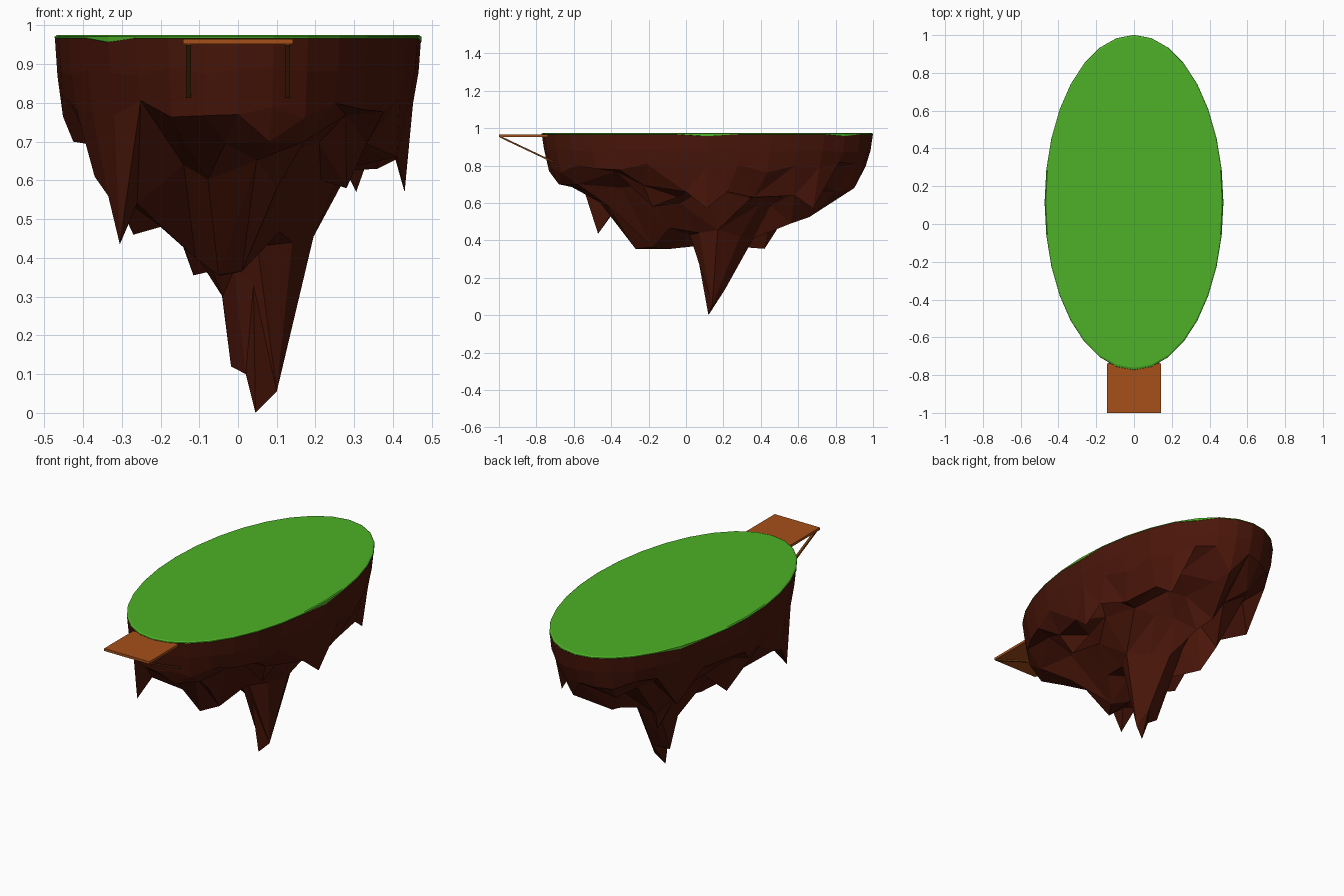
import bpy, bmesh, math, random
from mathutils import Vector, Matrix
from mathutils.geometry import delaunay_2d_cdt

if "Cube" in bpy.data.objects:
    bpy.data.objects.remove(bpy.data.objects["Cube"])

random.seed(7)
RX, RY, CY, TOP = 0.473, 0.886, 0.114, 0.975
SEG = 32


def material(name, rgb):
    m = bpy.data.materials.new(name)
    m.diffuse_color = (*rgb, 1)
    m.use_nodes = True
    m.node_tree.nodes["Principled BSDF"].inputs["Base Color"].default_value = m.diffuse_color
    return m


def finish(name, bm, mat):
    me = bpy.data.meshes.new(name)
    bm.to_mesh(me)
    bm.free()
    me.materials.append(mat)
    ob = bpy.data.objects.new(name, me)
    bpy.context.collection.objects.link(ob)
    return ob


def ellipse(r, n, shift=0.0):
    return [(r * math.sin(2 * math.pi * (i + shift) / n),
             r * math.cos(2 * math.pi * (i + shift) / n)) for i in range(n)]


def place(u, v, z):
    return (u * RX, v * RY + CY, z)


def bridge(bm, rings):
    # Quad strips between successive rings, each lower than the last
    for a, b in zip(rings, rings[1:]):
        for i in range(len(a)):
            j = (i + 1) % len(a)
            bm.faces.new((a[i], a[j], b[j], b[i]))


def box(name, size, loc, mat, tilt=0.0):
    bm = bmesh.new()
    bmesh.ops.create_cube(bm, size=1)
    bmesh.ops.transform(bm, verts=bm.verts, matrix=Matrix.Translation(loc)
                        @ Matrix.Rotation(tilt, 4, 'X') @ Matrix.Diagonal((*size, 1)))
    return finish(name, bm, mat)


grass_mat = material("grass", (0.075, 0.44, 0.02))
rock_mat = material("rock", (0.07, 0.008, 0.003))
plank_mat = material("plank_wood", (0.38, 0.08, 0.01))
brace_mat = material("brace_wood", (0.16, 0.045, 0.006))

# Grass cap: flat disc with an uneven hanging lip
bm = bmesh.new()
rings = []
for r, z in ((0.988, TOP), (1.0, 0.971), (1.001, 0.968), (0.975, 0.955)):
    ring = []
    for i, (u, v) in enumerate(ellipse(r, SEG)):
        dip = 0.011 if z == 0.968 and i in (3, 8, 20, 27) else 0
        ring.append(bm.verts.new(place(u, v, z - dip)))
    rings.append(ring)
bridge(bm, rings)
bm.faces.new(rings[0])
bm.faces.new(rings[-1])
bmesh.ops.recalc_face_normals(bm, faces=bm.faces)
finish("grass_top", bm, grass_mat)

# Rock: main stalactite, then smaller spikes, lumps and rim teeth (x, y, z)
stalactite = [
    (0.045, 0.12, 0.0), (0.10, 0.14, 0.055), (0.02, 0.14, 0.10), (-0.018, 0.17, 0.12),
    (0.07, 0.21, 0.14), (-0.04, 0.13, 0.30), (0.04, 0.06, 0.33), (-0.01, 0.06, 0.37),
    (0.14, 0.07, 0.44), (0.195, 0.17, 0.455), (-0.05, 0.22, 0.37), (0.05, 0.36, 0.41),
    (0.13, 0.29, 0.42), (0.05, 0.02, 0.43), (-0.05, 0.03, 0.42)]
spikes = [
    (-0.305, -0.47, 0.435), (-0.335, -0.38, 0.56), (-0.26, -0.40, 0.54),
    (-0.37, -0.25, 0.61), (-0.425, 0.05, 0.70), (-0.27, 0.02, 0.46),
    (-0.20, -0.10, 0.48), (-0.115, 0.42, 0.355), (-0.16, 0.50, 0.48),
    (-0.05, -0.27, 0.355), (-0.04, -0.08, 0.355), (0.01, -0.18, 0.365),
    (-0.11, -0.20, 0.40), (0.43, 0.11, 0.57), (0.42, 0.22, 0.66), (0.41, 0.0, 0.66),
    (0.305, 0.68, 0.57), (0.33, 0.58, 0.64), (0.0, 0.66, 0.525), (0.03, 0.56, 0.49),
    (0.10, -0.41, 0.58), (-0.14, -0.42, 0.64), (0.08, -0.68, 0.70), (0.17, -0.58, 0.70),
    (0.08, 0.90, 0.68), (0.10, 0.80, 0.66), (-0.12, 0.80, 0.68), (0.28, -0.18, 0.58),
    (-0.33, 0.55, 0.60), (0.36, 0.36, 0.63)]
pts = [(x / RX, (y - CY) / RY, z) for x, y, z in stalactite + spikes]

# Rounded rim wall
wall = []
for r, z, dz in ((0.999, 0.966, 0), (0.985, 0.88, 0.012), (0.955, 0.79, 0.03)):
    wall.append([(u, v, z + random.uniform(-dz, dz)) for u, v in ellipse(r, SEG)])
pts += wall[-1]

# Jagged underside filling the space between the spikes
for r, n, lo, hi in ((0.80, 22, 0.69, 0.78), (0.62, 17, 0.60, 0.70),
                     (0.45, 12, 0.52, 0.62), (0.28, 7, 0.45, 0.52)):
    for u, v in ellipse(r, n, random.random()):
        u += random.uniform(-0.05, 0.05)
        v += random.uniform(-0.05, 0.05)
        if all(math.hypot(u - p[0], v - p[1]) > 0.115 for p in pts):
            pts.append((u, v, random.uniform(lo, hi)))

bm = bmesh.new()
bridge(bm, [[bm.verts.new(place(*p)) for p in ring] for ring in wall])
co, _, tris, *_ = delaunay_2d_cdt([Vector(p[:2]) for p in pts], [], [], 0, 1e-6, True)
vs = []
for c in co:
    z = min(pts, key=lambda p: (p[0] - c.x) ** 2 + (p[1] - c.y) ** 2)[2]
    vs.append(bm.verts.new(place(c.x, c.y, z)))
for t in tris:
    bm.faces.new([vs[i] for i in reversed(t)])
bmesh.ops.remove_doubles(bm, verts=bm.verts, dist=1e-4)
bmesh.ops.recalc_face_normals(bm, faces=bm.faces)
if sum(f.normal.z * f.calc_area() for f in bm.faces) > 0:
    bmesh.ops.reverse_faces(bm, faces=bm.faces)
finish("rock_underside", bm, rock_mat)

# Landing platform with two slanted braces
box("landing_platform", (0.284, 0.262, 0.014), (0, -0.869, 0.9585), plank_mat)
dy, dz = 0.285, -0.135
for side, name in ((-1, "left_brace"), (1, "right_brace")):
    box(name, (0.013, math.hypot(dy, dz), 0.009),
        (side * 0.128, -0.992 + dy / 2, 0.953 + dz / 2), brace_mat, math.atan2(dz, dy))
